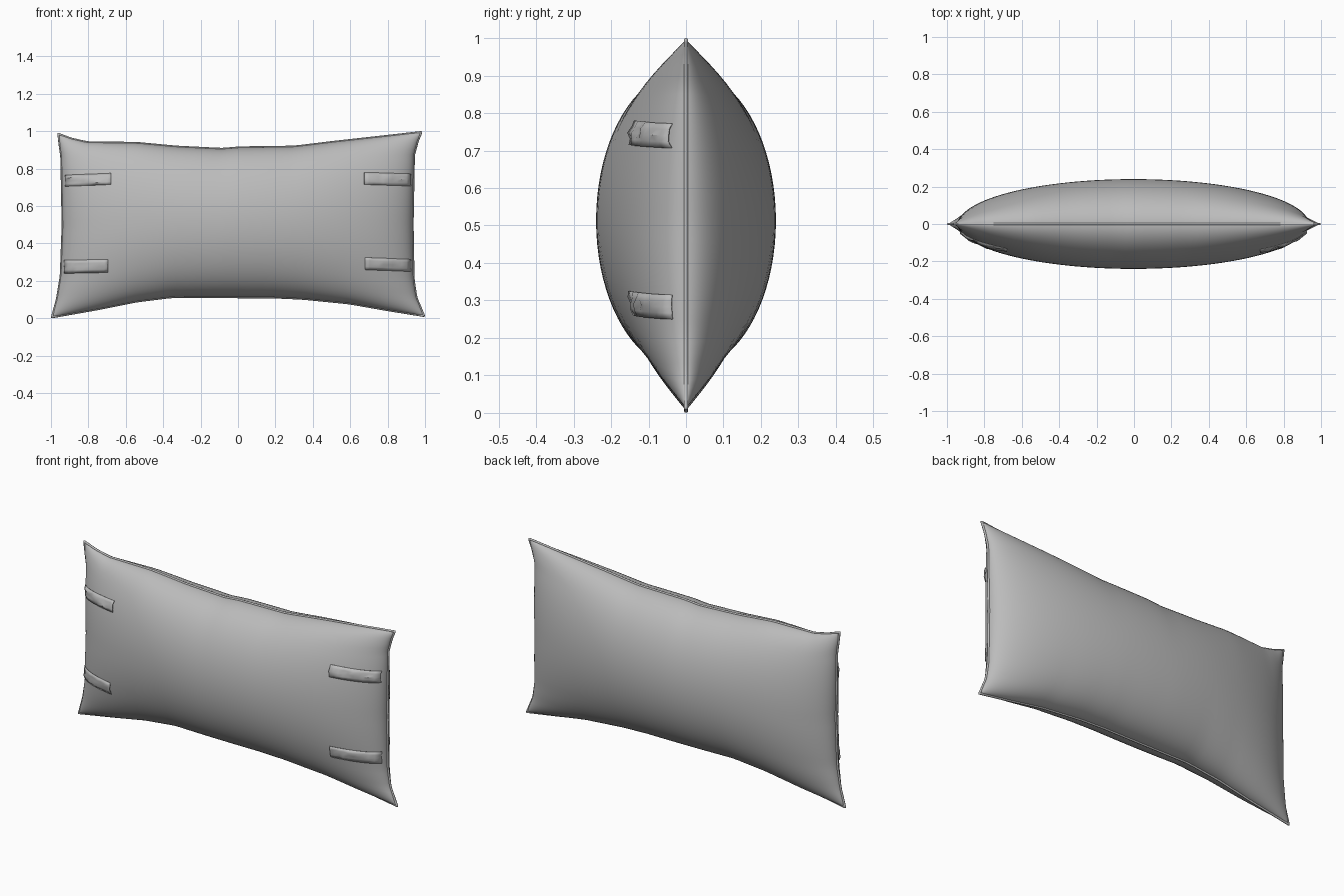
import bpy, bmesh, random
from math import sin, cos, pi, asin
from mathutils import Vector

cube = bpy.data.objects.get("Cube")
if cube:
    bpy.data.objects.remove(cube)
random.seed(4)

fabric = bpy.data.materials.new("grey fabric")
fabric.use_nodes = True
GREY = (0.5, 0.5, 0.5, 1)
fabric.diffuse_color = GREY
fabric.node_tree.nodes["Principled BSDF"].inputs["Base Color"].default_value = GREY

# Outline of the seam: sagging edges between four pulled-out corners
TOP = [(-1, .985), (-.93, .96), (-.84, .94), (-.57, .937), (-.35, .917), (-.1, .905),
       (0, .913), (.3, .917), (.52, .943), (.8, .973), (1, .995)]
BOTTOM = [(-1, .006), (-.75, .05), (-.55, .09), (-.35, .115), (0, .113), (.2, .112),
          (.35, .105), (.6, .08), (.8, .045), (1, .013)]
LEFT = [(-1, -.994), (-.8, -.967), (-.55, -.947), (0, -.937), (.75, -.944), (.88, -.953), (1, -.96)]
RIGHT = [(-1, .994), (-.8, .953), (-.6, .938), (0, .933), (.75, .94), (.9, .96), (1, .98)]


def along(points, t):
    for (a, p), (b, q) in zip(points, points[1:]):
        if t <= b:
            return p + (q - p) * (t - a) / (b - a)
    return points[-1][1]


def surface(u, v, side):
    s, t = (u + 1) / 2, (v + 1) / 2
    x = along(LEFT, v) * (1 - s) + along(RIGHT, v) * s
    z = along(BOTTOM, u) * (1 - t) + along(TOP, u) * t
    puff = cos(asin(u)) * cos(asin(v))
    return Vector((x, side * .24 * puff, z))


def front_at(x, z):
    # Find the point of the front panel that lies at x, z
    u = v = 0
    for _ in range(12):
        p = surface(u, v, -1)
        u = max(-.995, min(.995, u + (x - p.x)))
        v = max(-.995, min(.995, v + 2 * (z - p.z)))
    return surface(u, v, -1)


def add_grid(bm, rows):
    grid = [[bm.verts.new(p) for p in row] for row in rows]
    for a, b in zip(grid, grid[1:]):
        for i in range(len(a) - 1):
            bm.faces.new((a[i], a[i + 1], b[i + 1], b[i]))


def finish(name, bm, angle):
    bmesh.ops.recalc_face_normals(bm, faces=bm.faces)
    mesh = bpy.data.meshes.new(name)
    bm.to_mesh(mesh)
    bm.free()
    mesh.materials.append(fabric)
    obj = bpy.data.objects.new(name, mesh)
    bpy.context.collection.objects.link(obj)
    bpy.ops.object.select_all(action='DESELECT')
    bpy.context.view_layer.objects.active = obj
    obj.select_set(True)
    bpy.ops.object.shade_smooth_by_angle(angle=angle)
    return obj


# Pillow body: two puffed panels joined along the seam
NU, NV = 64, 40
us = [sin(pi * (i / NU - .5)) for i in range(NU + 1)]
vs = [sin(pi * (j / NV - .5)) for j in range(NV + 1)]
body = bmesh.new()
for side in (-1, 1):
    add_grid(body, [[surface(u, v, side) for u in us] for v in vs])
bmesh.ops.remove_doubles(body, verts=body.verts, dist=.0003)
finish("pillow_body", body, pi / 3)

# Seam piping round the rim
rim = ([surface(u, -1, 0) for u in us] + [surface(1, v, 0) for v in vs[1:]]
       + [surface(u, 1, 0) for u in reversed(us[:-1])]
       + [surface(-1, v, 0) for v in reversed(vs[1:-1])])
curve = bpy.data.curves.new("seam_piping", 'CURVE')
curve.dimensions = '3D'
curve.bevel_depth = .006
curve.bevel_resolution = 2
spline = curve.splines.new('POLY')
spline.points.add(len(rim) - 1)
for point, p in zip(spline.points, rim):
    point.co = (*p, 1)
spline.use_cyclic_u = True
curve.materials.append(fabric)
bpy.context.collection.objects.link(bpy.data.objects.new("seam_piping", curve))


# Crumpled straps lying on the front panel, running in from the side seams
def add_strap(name, x0, x1, z0, z1, slope):
    bm = bmesh.new()
    rows = []
    for j in range(5):
        row = []
        for i in range(11):
            x = x0 + (x1 - x0) * i / 10
            z = z0 + (z1 - z0) * j / 4 + slope * i / 10
            p = front_at(x, z)
            p.y -= .003 if j in (0, 4) else random.uniform(.002, .014)
            row.append(p)
        rows.append(row)
    add_grid(bm, rows)
    strap = finish(name, bm, pi / 5)
    solid = strap.modifiers.new("thickness", 'SOLIDIFY')
    solid.thickness = .003
    solid.offset = 0


add_strap("upper_right_strap", -.925, -.68, .705, .765, .01)
add_strap("lower_right_strap", -.93, -.695, .24, .31, .005)
add_strap("upper_left_strap", .675, .925, .715, .78, -.008)
add_strap("lower_left_strap", .68, .925, .26, .325, -.01)
